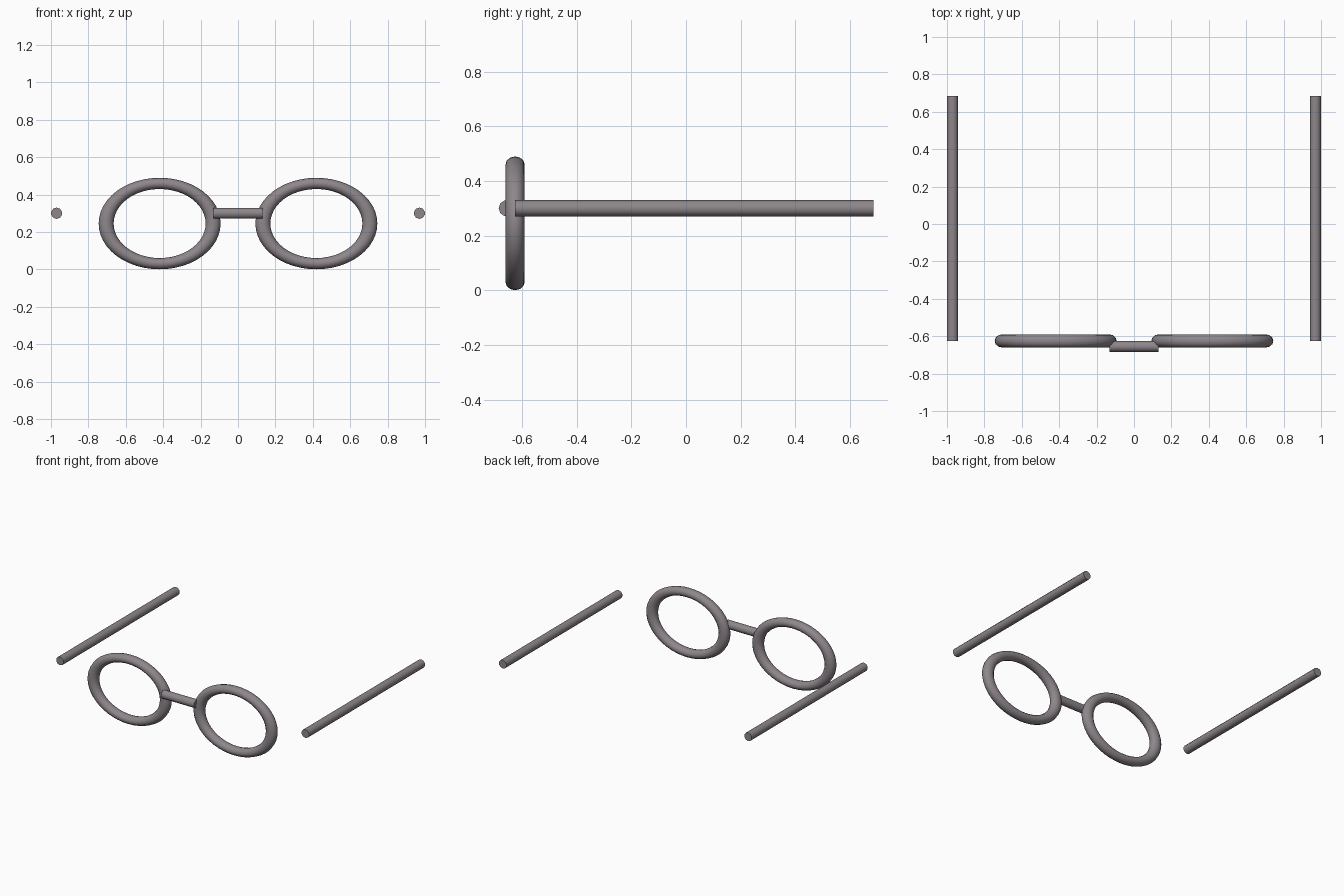
import bpy
import math

cube = bpy.data.objects.get("Cube")
if cube:
    bpy.data.objects.remove(cube, do_unlink=True)

# Single warm grey frame colour
colour = (0.27, 0.24, 0.26, 1.0)
frame = bpy.data.materials.new("warm grey frame")
frame.use_nodes = True
frame.diffuse_color = colour
frame.node_tree.nodes["Principled BSDF"].inputs["Base Color"].default_value = colour


def finish(name, angle):
    obj = bpy.context.object
    obj.name = name
    obj.data.materials.append(frame)
    bpy.ops.object.transform_apply(location=False, rotation=True, scale=True)
    bpy.ops.object.shade_smooth_by_angle(angle=math.radians(angle))


def rod(name, length, location, rotation):
    bpy.ops.mesh.primitive_cylinder_add(vertices=10, radius=0.03, depth=length,
                                        location=location, rotation=rotation)
    finish(name, 50)


# Oval rims and straight temple arms on both sides
for side, sign in (("left", 1), ("right", -1)):
    bpy.ops.mesh.primitive_torus_add(major_segments=48, minor_segments=12,
                                     major_radius=0.286, minor_radius=0.04,
                                     location=(sign * 0.419, -0.625, 0.245),
                                     rotation=(math.pi / 2, 0, 0))
    bpy.context.object.scale = (1, 0.75, 0.88)
    finish(side + "_rim", 60)
    rod(side + "_temple_arm", 1.31, (sign * 0.97, 0.03, 0.3), (math.pi / 2, 0, 0))

# Nose bridge in front of the rims, a flat side facing forward
rod("nose_bridge", 0.26, (0, -0.655, 0.3), (math.pi / 2, 0, math.pi / 2))
bridge = bpy.context.object
bridge.rotation_euler.x = math.pi / 10
